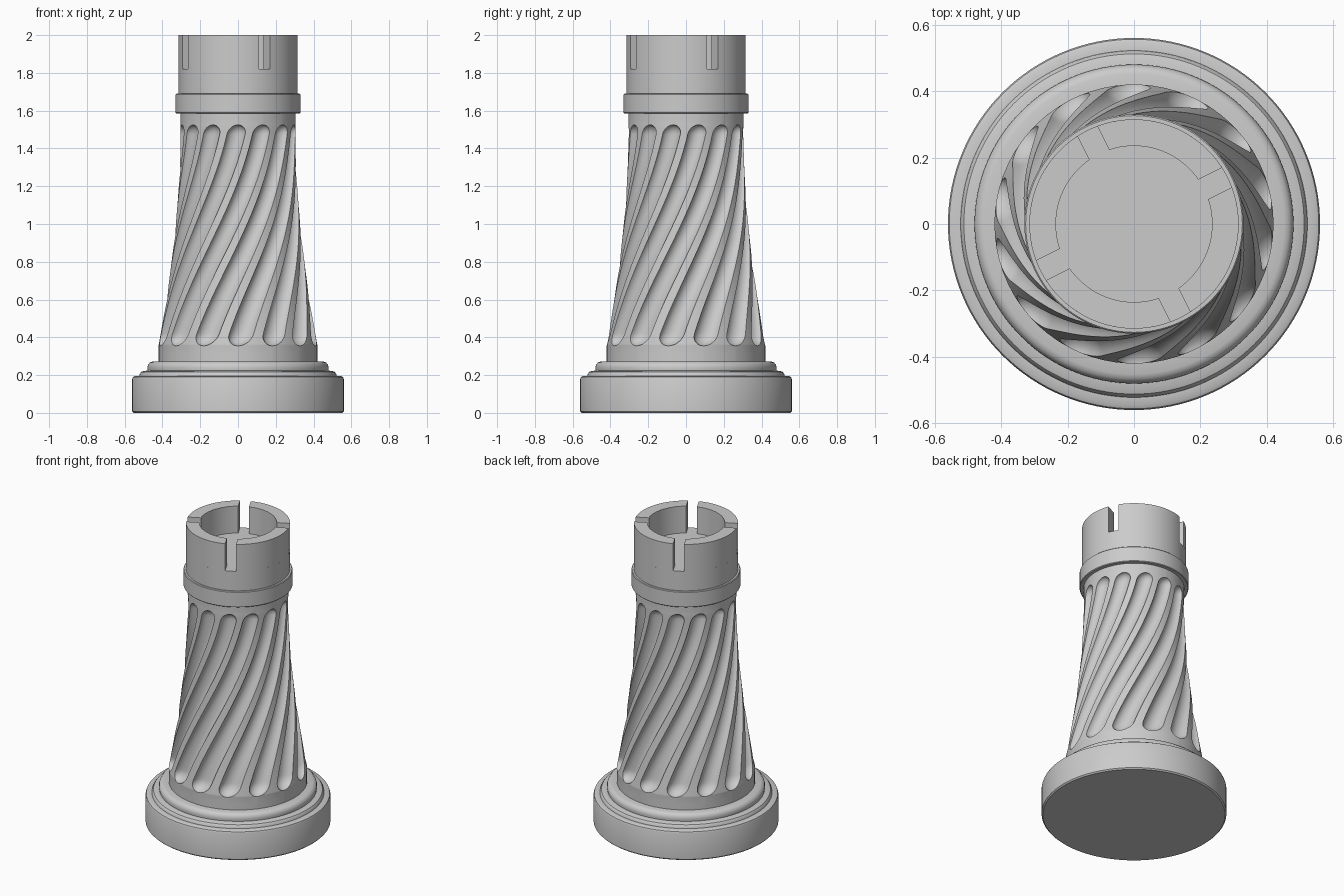
import bpy, bmesh, math

if "Cube" in bpy.data.objects:
    bpy.data.objects.remove(bpy.data.objects["Cube"])

SEG = 128          # lathe segments
FLUTES = 14
PITCH = 2 * math.pi / FLUTES
Z0, Z1 = 0.355, 1.525   # flute ends
TURNS = 3               # flutes shift this many pitches on the way up


def finish(name, bm, angle=35):
    bmesh.ops.remove_doubles(bm, verts=bm.verts, dist=1e-5)
    bmesh.ops.recalc_face_normals(bm, faces=bm.faces)
    me = bpy.data.meshes.new(name)
    bm.to_mesh(me)
    bm.free()
    me.shade_smooth()
    me.set_sharp_from_angle(angle=math.radians(angle))
    ob = bpy.data.objects.new(name, me)
    bpy.context.scene.collection.objects.link(ob)
    return ob


def polar(r, a, z):
    return (r * math.cos(a), r * math.sin(a), z)


def lathe(name, profile):
    """Revolve an (r, z) profile; points at r = 0 become caps."""
    bm = bmesh.new()
    rings = []
    for r, z in profile:
        if r == 0:
            rings.append([bm.verts.new((0, 0, z))] * SEG)
        else:
            rings.append([bm.verts.new(polar(r, 2 * math.pi * i / SEG, z)) for i in range(SEG)])
    for a, b in zip(rings, rings[1:]):
        for i in range(SEG):
            j = (i + 1) % SEG
            quad = list(dict.fromkeys((a[i], a[j], b[j], b[i])))
            bm.faces.new(quad)
    return finish(name, bm)


# Stepped round base with softened edges
lathe("base", [
    (0, 0), (0.552, 0), (0.56, 0.008), (0.56, 0.18), (0.556, 0.19), (0.545, 0.195),
    (0.522, 0.196), (0.52, 0.206), (0.512, 0.217), (0.497, 0.222),
    (0.478, 0.224), (0.48, 0.24), (0.476, 0.256), (0.466, 0.267), (0.452, 0.272),
    (0.40, 0.273), (0, 0.273)])

# Collar band and the drum under the battlements
lathe("collar_and_drum", [
    (0, 1.585), (0.326, 1.585), (0.33, 1.589), (0.33, 1.686), (0.326, 1.69),
    (0.315, 1.69), (0.315, 1.82), (0, 1.82)])


# Tapered shaft with twisted, round-ended flutes
def shaft_radius(z):
    s = min(1, max(0, (1.45 - z) / 1.09))
    return 0.305 + 0.115 * s ** 1.75


def shaft():
    bm = bmesh.new()
    cap0, cap1, n = 0.065, 0.05, 8
    zs = [Z0 + cap0 * (1 - math.cos(math.pi / 2 * i / n)) for i in range(n)]
    zs += [Z0 + cap0 + (Z1 - cap1 - Z0 - cap0) * i / 50 for i in range(51)]
    zs += [Z1 - cap1 + cap1 * math.sin(math.pi / 2 * i / n) for i in range(1, n + 1)]
    zs = [0.265, 0.31] + zs + [1.555, 1.59]
    rows = []
    for z in zs:
        t = min(1, max(0, (z - Z0) / (Z1 - Z0)))
        turn = 0.55 * t + 0.45 * t * t * (3 - 2 * t)
        # roundness of the flute ends: 0 at the tip, 1 along the body
        d = 1.0
        if z < Z0 + cap0:
            d = 1 - (Z0 + cap0 - z) / cap0
        elif z > Z1 - cap1:
            d = 1 - (z - Z1 + cap1) / cap1
        d = max(0, d)
        k = math.sqrt(max(0, 1 - (1 - d) ** 2))
        half = PITCH * 0.355 * max(k, 0.06)
        depth = 0.125 * shaft_radius(z) * k
        row = []
        for f in range(FLUTES):
            c = -math.pi / 2 + PITCH * (f + TURNS * turn)
            for i in range(13):                      # flute hollow
                u = -math.cos(math.pi * i / 12)
                r = shaft_radius(z) - depth * math.sqrt(max(0, 1 - u * u))
                row.append(bm.verts.new(polar(r, c + u * half, z)))
            for i in range(1, 4):                    # ridge between flutes
                a = c + half + (PITCH - 2 * half) * i / 4
                row.append(bm.verts.new(polar(shaft_radius(z), a, z)))
        rows.append(row)
    m = len(rows[0])
    for a, b in zip(rows, rows[1:]):
        for i in range(m):
            j = (i + 1) % m
            bm.faces.new((a[i], a[j], b[j], b[i]))
    finish("fluted_shaft", bm, 32)


shaft()


# Four curved battlements separated by parallel-sided slots
def battlement(index, r_in=0.235, r_out=0.315, z_lo=1.82, z_hi=2.0, gap=0.066, n=28):
    bm = bmesh.new()
    start = math.radians(26.6 + 90 * index)

    def arc(r, z):
        off = math.asin(gap / 2 / r)
        return [bm.verts.new(polar(r, start + off + (math.pi / 2 - 2 * off) * i / n, z))
                for i in range(n + 1)]

    loops = [arc(r_out, z_lo), arc(r_out, z_hi), arc(r_in, z_hi), arc(r_in, z_lo)]
    for a, b in zip(loops, loops[1:]):
        for i in range(n):
            bm.faces.new((a[i], a[i + 1], b[i + 1], b[i]))
    for e in (0, n):
        bm.faces.new([lp[e] for lp in loops])
    # bottom sits on the drum; closed so normals are consistent
    for i in range(n):
        bm.faces.new((loops[3][i], loops[3][i + 1], loops[0][i + 1], loops[0][i]))
    finish(f"battlement_{index + 1}", bm)


for k in range(4):
    battlement(k)
